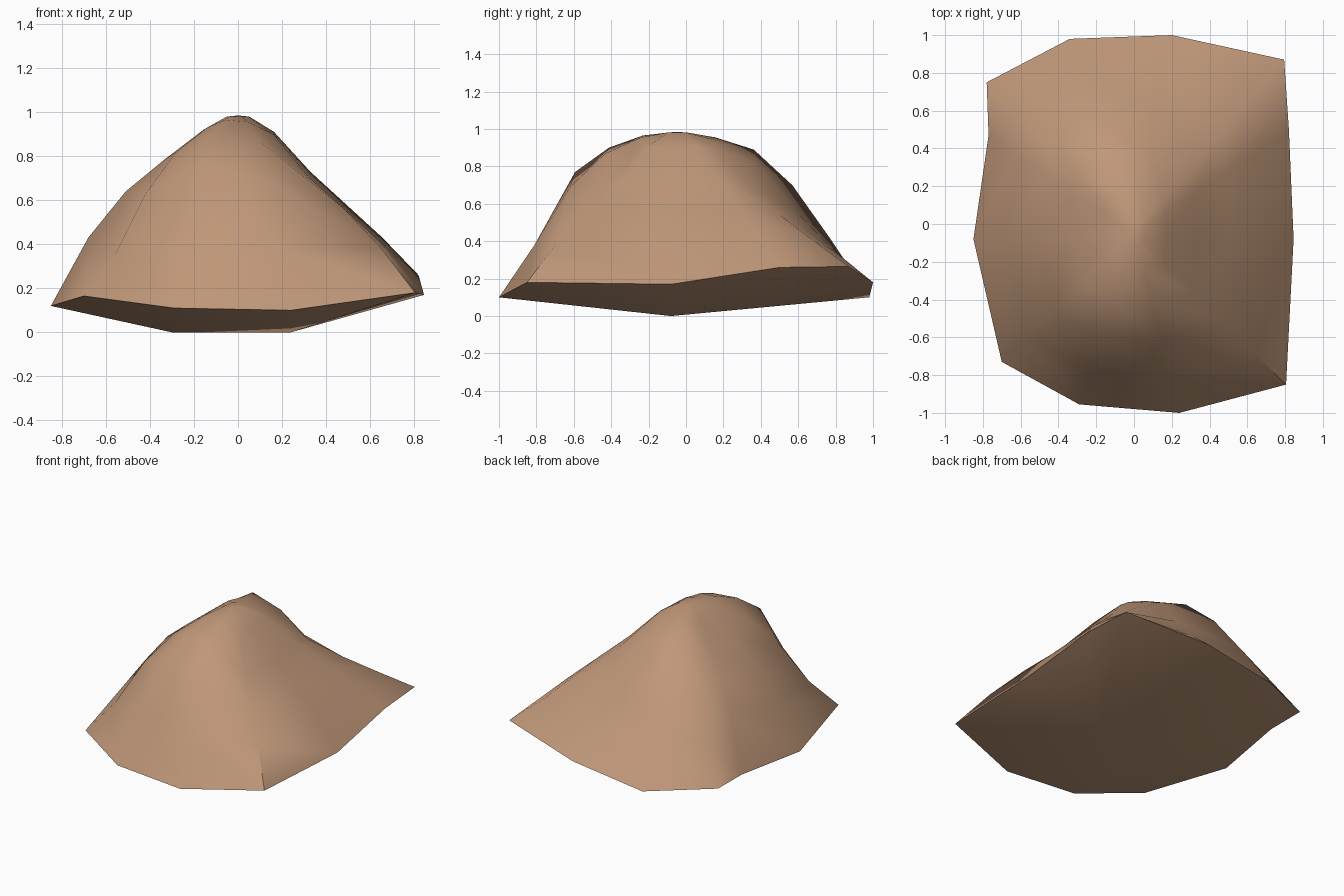
import bpy, bmesh, math

if "Cube" in bpy.data.objects:
    bpy.data.objects.remove(bpy.data.objects["Cube"])

# Rim corners (x, y, z), then heights 20/40/60/80 % of the way from peak to rim
SPOKES = [
    (0.845, -0.08, 0.17, 0.90, 0.71, 0.54, 0.385),
    (0.82, 0.50, 0.26, 0.91, 0.73, 0.58, 0.43),
    (0.795, 0.87, 0.265, 0.90, 0.70, 0.54, 0.40),
    (0.20, 1.00, 0.18, 0.94, 0.82, 0.57, 0.35),
    (-0.34, 0.98, 0.10, 0.955, 0.89, 0.70, 0.41),
    (-0.78, 0.75, 0.15, 0.92, 0.79, 0.61, 0.37),
    (-0.77, 0.47, 0.14, 0.92, 0.80, 0.67, 0.47),
    (-0.85, -0.08, 0.12, 0.91, 0.78, 0.64, 0.43),
    (-0.70, -0.73, 0.165, 0.93, 0.82, 0.63, 0.35),
    (-0.29, -0.955, 0.11, 0.965, 0.90, 0.77, 0.43),
    (0.24, -1.00, 0.10, 0.955, 0.87, 0.69, 0.38),
    (0.805, -0.85, 0.18, 0.90, 0.705, 0.56, 0.39),
]
PEAK = (0.0, -0.05, 0.985)
n = len(SPOKES)
bm = bmesh.new()

# Upper slopes: rings widening from the flat peak to the uneven rim
rings = []
for k, t in enumerate((0.06, 0.2, 0.4, 0.6, 0.8, 1.0)):
    ring = []
    for s in SPOKES:
        z = (0.98, s[3], s[4], s[5], s[6], s[2])[k]
        ring.append(bm.verts.new((s[0] * t, PEAK[1] + (s[1] - PEAK[1]) * t, z)))
    rings.append(ring)
peak = bm.verts.new(PEAK)
for i in range(n):
    j = (i + 1) % n
    bm.faces.new((peak, rings[0][i], rings[0][j]))
    for a, b in zip(rings, rings[1:]):
        bm.faces.new((a[i], b[i], b[j], a[j]))

# Underside: shallow keel with two low points
rim = rings[-1]
left = bm.verts.new((-0.30, -0.08, 0))
right = bm.verts.new((0.24, -0.08, 0))
for i in range(n):
    j = (i + 1) % n
    if i in (3, 9):
        a, b = (right, left) if i == 3 else (left, right)
        bm.faces.new((rim[j], rim[i], a, b))
    else:
        bm.faces.new((rim[j], rim[i], left if 4 <= i < 9 else right))
bmesh.ops.recalc_face_normals(bm, faces=bm.faces)

mesh = bpy.data.meshes.new("mound")
bm.to_mesh(mesh)
bm.free()
mound = bpy.data.objects.new("mound", mesh)
bpy.context.collection.objects.link(mound)

# Earth brown
mat = bpy.data.materials.new("earth")
mat.diffuse_color = (0.52, 0.31, 0.19, 1)
mat.use_nodes = True
mat.node_tree.nodes["Principled BSDF"].inputs["Base Color"].default_value = mat.diffuse_color
mesh.materials.append(mat)

bpy.context.view_layer.objects.active = mound
mound.select_set(True)
bpy.ops.object.shade_smooth_by_angle(angle=math.radians(50))
